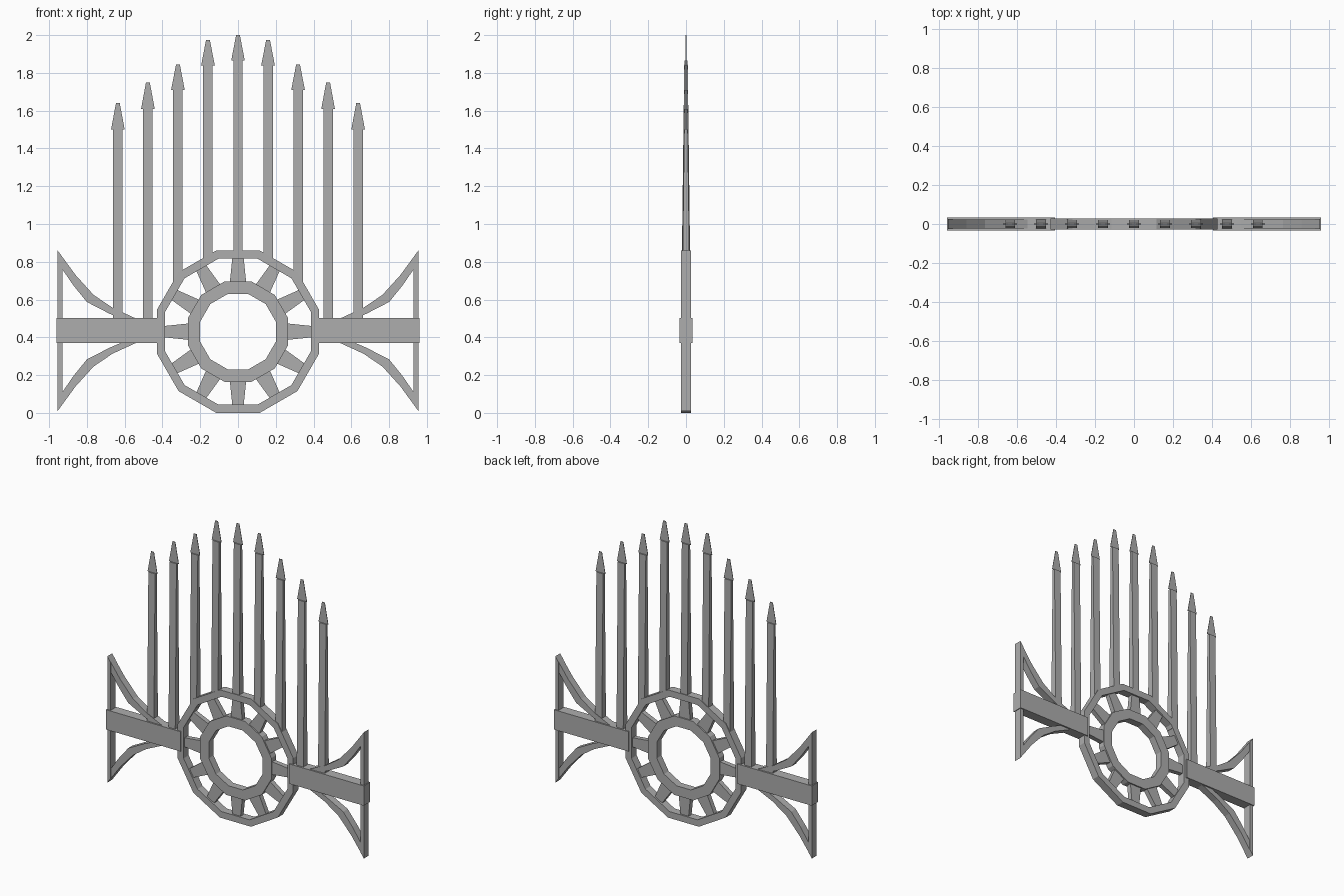
import bpy
import bmesh
from math import sin, cos, pi

cube = bpy.data.objects.get("Cube")
if cube:
    bpy.data.objects.remove(cube, do_unlink=True)

metal = bpy.data.materials.new("grey_metal")
metal.use_nodes = True
grey = (0.42, 0.42, 0.42, 1)
metal.diffuse_color = grey
metal.node_tree.nodes["Principled BSDF"].inputs["Base Color"].default_value = grey

HUB = 0.43     # height of the ring centre
AXIS = 0.435   # height of the side arms


def finish(name, bm):
    bmesh.ops.recalc_face_normals(bm, faces=bm.faces)
    mesh = bpy.data.meshes.new(name)
    bm.to_mesh(mesh)
    bm.free()
    mesh.materials.append(metal)
    obj = bpy.data.objects.new(name, mesh)
    bpy.context.collection.objects.link(obj)
    return obj


def plate(name, outline, depth, top_depth=None):
    """Solid from an x-z outline; depth may shrink toward the highest points."""
    bm = bmesh.new()
    high = max(z for x, z in outline)
    sides = []
    for s in (-1, 1):
        sides.append([bm.verts.new((x, s * (top_depth if top_depth and z == high else depth), z))
                      for x, z in outline])
    n = len(outline)
    for side in sides:
        bm.faces.new(side)
    for i in range(n):
        j = (i + 1) % n
        bm.faces.new((sides[0][i], sides[0][j], sides[1][j], sides[1][i]))
    return finish(name, bm)


def ring(name, outer, inner, depth, n=12):
    """Faceted ring with flat sides at top and bottom."""
    bm = bmesh.new()
    loops = []
    for i in range(n):
        a = 2 * pi * (i + 0.5) / n
        loops.append([bm.verts.new((r * cos(a), y, HUB + r * sin(a)))
                      for r, y in ((outer, -depth), (outer, depth), (inner, depth), (inner, -depth))])
    for i in range(n):
        p, q = loops[i], loops[(i + 1) % n]
        for k in range(4):
            m = (k + 1) % 4
            bm.faces.new((p[k], p[m], q[m], q[k]))
    return finish(name, bm)


# Wheel
ring("outer_ring", 0.445, 0.40, 0.027)
ring("inner_ring", 0.275, 0.207, 0.025)
for i in range(12):
    a = i * pi / 6
    outline = [(r * cos(a) - w * sin(a), HUB + r * sin(a) + w * cos(a))
               for r, w in ((0.255, 0.044), (0.39, 0.03), (0.39, -0.03), (0.255, -0.044))]
    plate(f"spoke_{i + 1}", outline, 0.016)

# Spikes: base, shaft top and tip heights from the middle outward
spikes = [(0.82, 1.865, 2.0), (0.80, 1.84, 1.975), (0.69, 1.71, 1.845),
          (0.49, 1.61, 1.75), (0.49, 1.50, 1.64)]
for i in range(-4, 5):
    x = i * 0.159
    base, top, tip = spikes[abs(i)]
    w = 0.025
    plate(f"spike_shaft_{i + 5}", [(x - w, base), (x + w, base), (x + w, top), (x - w, top)],
          0.022, 0.009)
    plate(f"spike_head_{i + 5}", [(x - 0.036, top), (x + 0.036, top), (x + 0.01, tip), (x - 0.01, tip)],
          0.0015)

# Side arms with a post and two curved braces each
outer_edge = [(0.955, 0.425), (0.86, 0.295), (0.765, 0.19), (0.665, 0.122), (0.53, 0.06)]
inner_edge = [(0.61, 0.06), (0.68, 0.09), (0.80, 0.152), (0.87, 0.238), (0.93, 0.325)]
for side, s in (("left", 1), ("right", -1)):
    plate(f"{side}_arm", [(s * x, z) for x, z in ((0.405, 0.37), (0.96, 0.37), (0.96, 0.503), (0.405, 0.503))],
          0.034)
    plate(f"{side}_post", [(s * x, AXIS + z) for x, z in
                           ((0.955, -0.425), (0.955, 0.425), (0.93, 0.39), (0.93, -0.39))], 0.026)
    for level, v in (("upper", 1), ("lower", -1)):
        plate(f"{side}_{level}_brace", [(s * x, AXIS + v * z) for x, z in outer_edge + inner_edge], 0.024)
